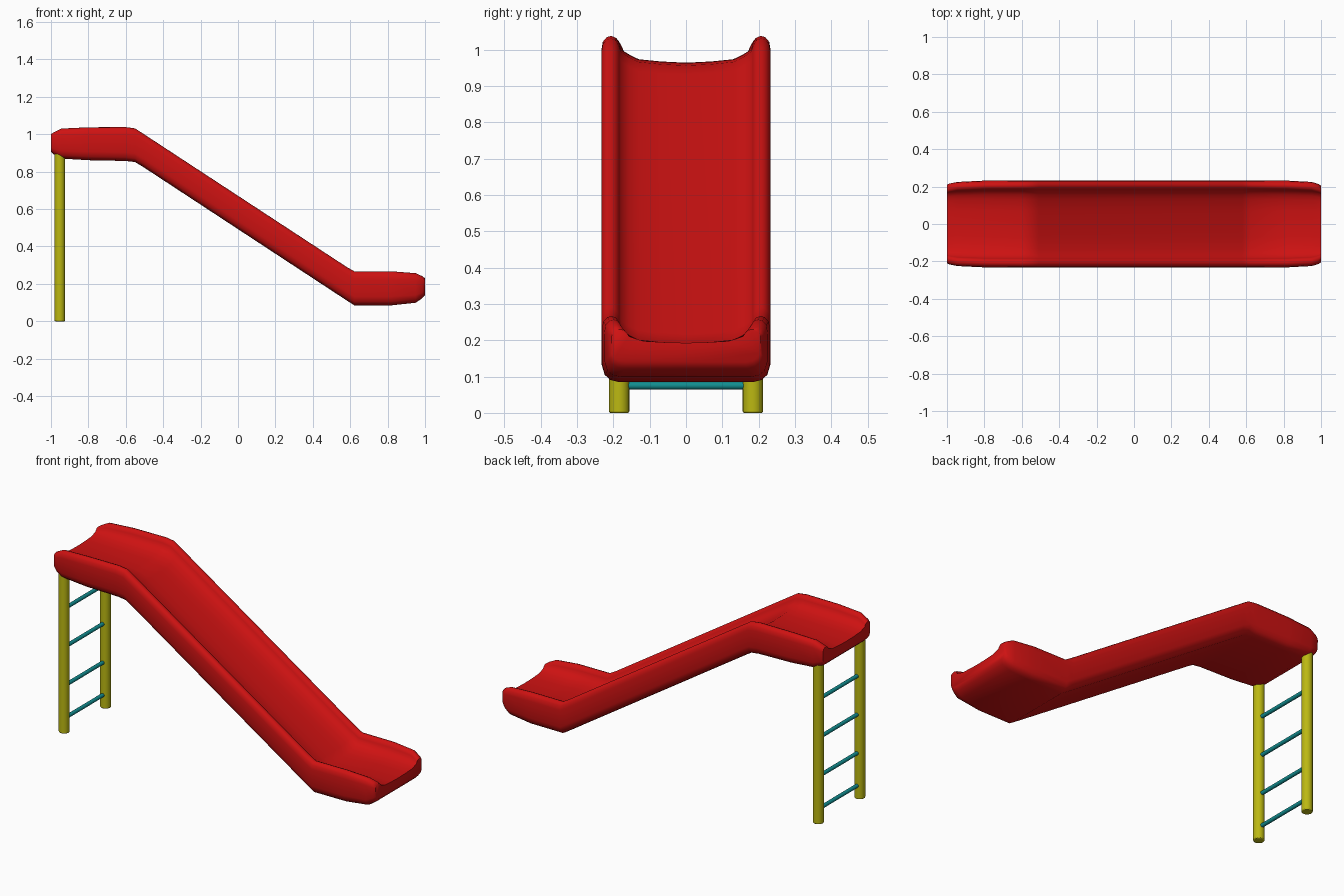
import bpy, bmesh
from math import radians

if "Cube" in bpy.data.objects:
    bpy.data.objects.remove(bpy.data.objects["Cube"])


def material(name, rgb):
    m = bpy.data.materials.new(name)
    m.diffuse_color = (*rgb, 1)
    m.use_nodes = True
    m.node_tree.nodes["Principled BSDF"].inputs["Base Color"].default_value = m.diffuse_color
    return m


RED = material("red plastic", (0.62, 0.006, 0.006))
YELLOW = material("yellow paint", (0.5, 0.48, 0.006))
TEAL = material("teal paint", (0.006, 0.27, 0.28))


def smooth(obj, angle):
    bpy.ops.object.select_all(action='DESELECT')
    obj.select_set(True)
    bpy.context.view_layer.objects.active = obj
    bpy.ops.object.shade_smooth_by_angle(angle=radians(angle))


def rod(name, mat, radius, length, loc, rot=(0, 0, 0), verts=20):
    bpy.ops.mesh.primitive_cylinder_add(vertices=verts, radius=radius, depth=length,
                                        location=loc, rotation=rot)
    o = bpy.context.object
    o.name = name
    o.data.materials.append(mat)
    smooth(o, 40)
    return o


# Chute cross-section, right half from bottom centre to floor centre:
# (y, fraction of the height)
half = [(0, 0), (0.185, 0), (0.208, 0.03), (0.224, 0.11), (0.232, 0.26), (0.233, 0.78),
        (0.229, 0.91), (0.218, 0.98), (0.206, 1), (0.193, 0.97), (0.184, 0.88),
        (0.179, 0.79), (0.157, 0.71), (0.132, 0.64), (0.07, 0.605), (0, 0.585)]
section = half + [(-y, t) for y, t in half[-2:0:-1]]

# Chute stations along x: (x, bottom z, top z, width factor)
stations = [(-1, 0.907, 1.0, 0.9), (-0.985, 0.892, 1.01, 0.93), (-0.945, 0.870, 1.030, 0.965),
            (-0.8, 0.861, 1.037, 0.995), (-0.6, 0.857, 1.038, 1), (-0.55, 0.851, 1.031, 1),
            (-0.51, 0.827, 1.005, 1), (0.58, 0.112, 0.291, 1), (0.622, 0.085, 0.267, 1),
            (0.82, 0.085, 0.267, 0.995), (0.95, 0.099, 0.257, 0.965),
            (0.985, 0.123, 0.241, 0.92), (1, 0.14, 0.230, 0.88)]

bm = bmesh.new()
rings = [[bm.verts.new((x, y * w, lo + (hi - lo) * t)) for y, t in section]
         for x, lo, hi, w in stations]
n = len(section)
for a, b in zip(rings, rings[1:]):
    for i in range(n):
        j = (i + 1) % n
        bm.faces.new((a[i], a[j], b[j], b[i]))
bm.faces.new(rings[0])
bm.faces.new(rings[-1][::-1])
bmesh.ops.recalc_face_normals(bm, faces=bm.faces)
mesh = bpy.data.meshes.new("chute")
bm.to_mesh(mesh)
bm.free()
chute = bpy.data.objects.new("chute", mesh)
bpy.context.collection.objects.link(chute)
mesh.materials.append(RED)
smooth(chute, 50)

# Ladder posts
for side, y in (("front", -0.184), ("back", 0.184)):
    post = rod(side + "_ladder_post", YELLOW, 0.028, 0.9, (-0.953, y, 0.45))
    bev = post.modifiers.new("rounded ends", 'BEVEL')
    bev.width, bev.segments = 0.004, 2

# Ladder rungs
for k, z in enumerate((0.075, 0.258, 0.475, 0.692)):
    rod(f"rung_{k + 1}", TEAL, 0.0105, 0.35, (-0.953, 0, z), (radians(90), 0, 0), 16)
